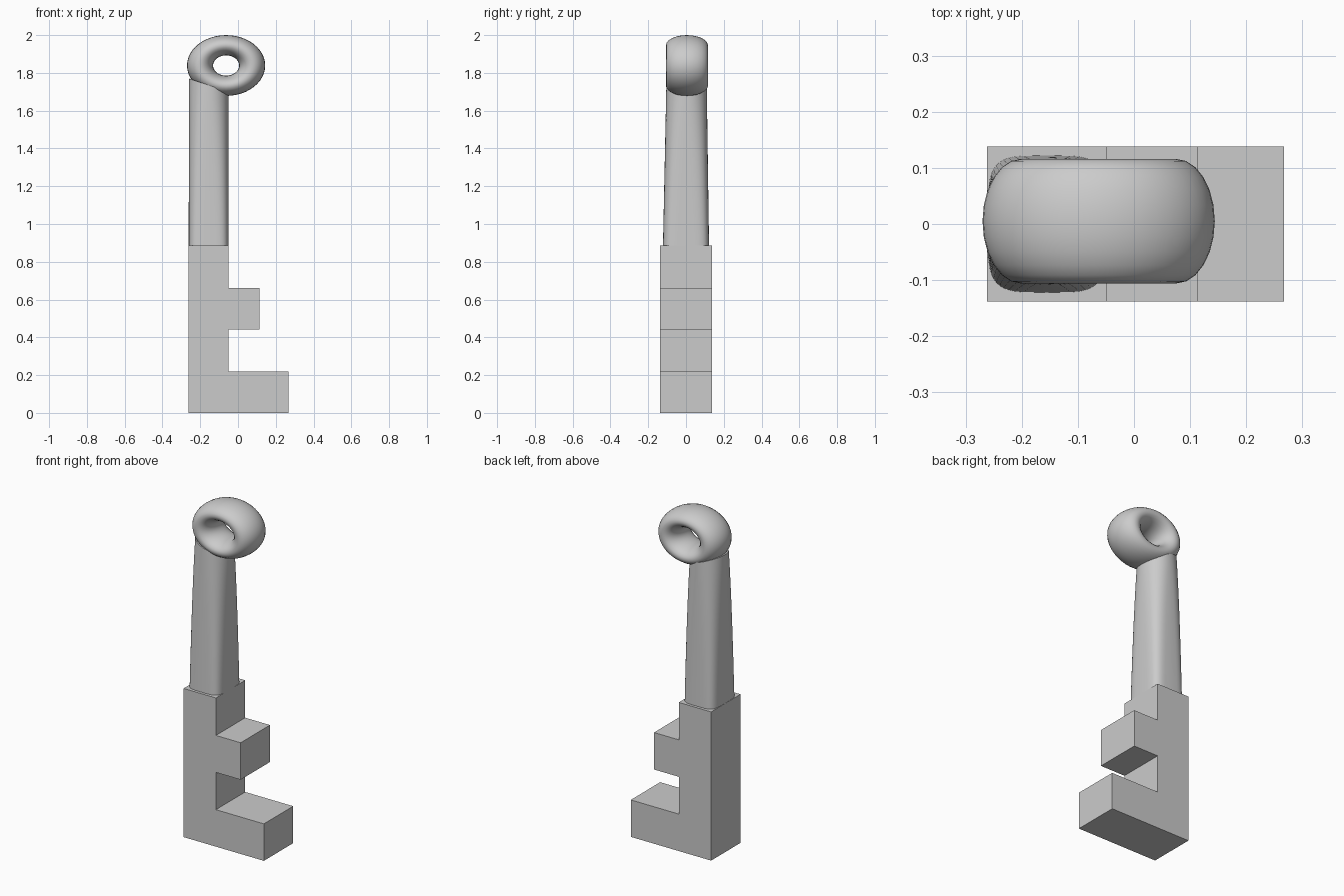
import bpy, bmesh
from math import cos, sin, pi, copysign

if "Cube" in bpy.data.objects:
    bpy.data.objects.remove(bpy.data.objects["Cube"])


def add_object(name, bm, smooth_angle=None):
    bmesh.ops.recalc_face_normals(bm, faces=bm.faces)
    mesh = bpy.data.meshes.new(name)
    bm.to_mesh(mesh)
    bm.free()
    obj = bpy.data.objects.new(name, mesh)
    bpy.context.collection.objects.link(obj)
    if smooth_angle:
        bpy.ops.object.select_all(action='DESELECT')
        obj.select_set(True)
        bpy.context.view_layer.objects.active = obj
        bpy.ops.object.shade_smooth_by_angle(angle=smooth_angle)
    return obj


def skin(bm, rings, closed=False):
    n = len(rings[0])
    pairs = list(zip(rings, rings[1:]))
    if closed:
        pairs.append((rings[-1], rings[0]))
    for a, b in pairs:
        for i in range(n):
            j = (i + 1) % n
            bm.faces.new((a[i], a[j], b[j], b[i]))


# Key bit: stepped profile extruded through the depth
profile = [(-.262, 0), (.267, 0), (.267, .22), (-.049, .22), (-.049, .442),
           (.114, .442), (.114, .662), (-.049, .662), (-.049, .885), (-.262, .885)]
bm = bmesh.new()
face = bm.faces.new([bm.verts.new((x, -.138, z)) for x, z in profile])
ext = bmesh.ops.extrude_face_region(bm, geom=[face])
bmesh.ops.translate(bm, vec=(0, .276, 0),
                    verts=[v for v in ext['geom'] if isinstance(v, bmesh.types.BMVert)])
add_object("key_bit", bm)

# Shaft: rounded square at the base blending to an ellipse under the ring
bm = bmesh.new()
rings = []
sides, steps = 48, 12
for s in range(steps + 1):
    t = s / steps
    power = 2 / (4.4 - 2.4 * t)
    half_y = .122 - .015 * t
    ring = []
    for i in range(sides):
        a = 2 * pi * i / sides
        x = copysign(abs(cos(a)) ** power, cos(a)) * (.106 - .001 * t)
        y = copysign(abs(sin(a)) ** power, sin(a)) * half_y
        top = 1.735 - x * .33          # slanted top tucks into the ring
        ring.append(bm.verts.new((x - .155, y + .003 * t, .88 + (top - .88) * t)))
    rings.append(ring)
skin(bm, rings)
bm.faces.new(rings[0])
bm.faces.new(rings[-1])
add_object("shaft", bm, .6)

# Bow ring: wide, flattened torus with its hole facing the front
bm = bmesh.new()
rings = []
for i in range(48):
    a = 2 * pi * i / 48
    ring = []
    for k in range(24):
        b = 2 * pi * k / 24
        r = .138 + .069 * cos(b)
        ring.append(bm.verts.new((-.063 + r * cos(a), .005 + .111 * sin(b),
                                  1.839 + .777 * r * sin(a))))
    rings.append(ring)
skin(bm, rings, closed=True)
add_object("bow_ring", bm, pi / 3)
